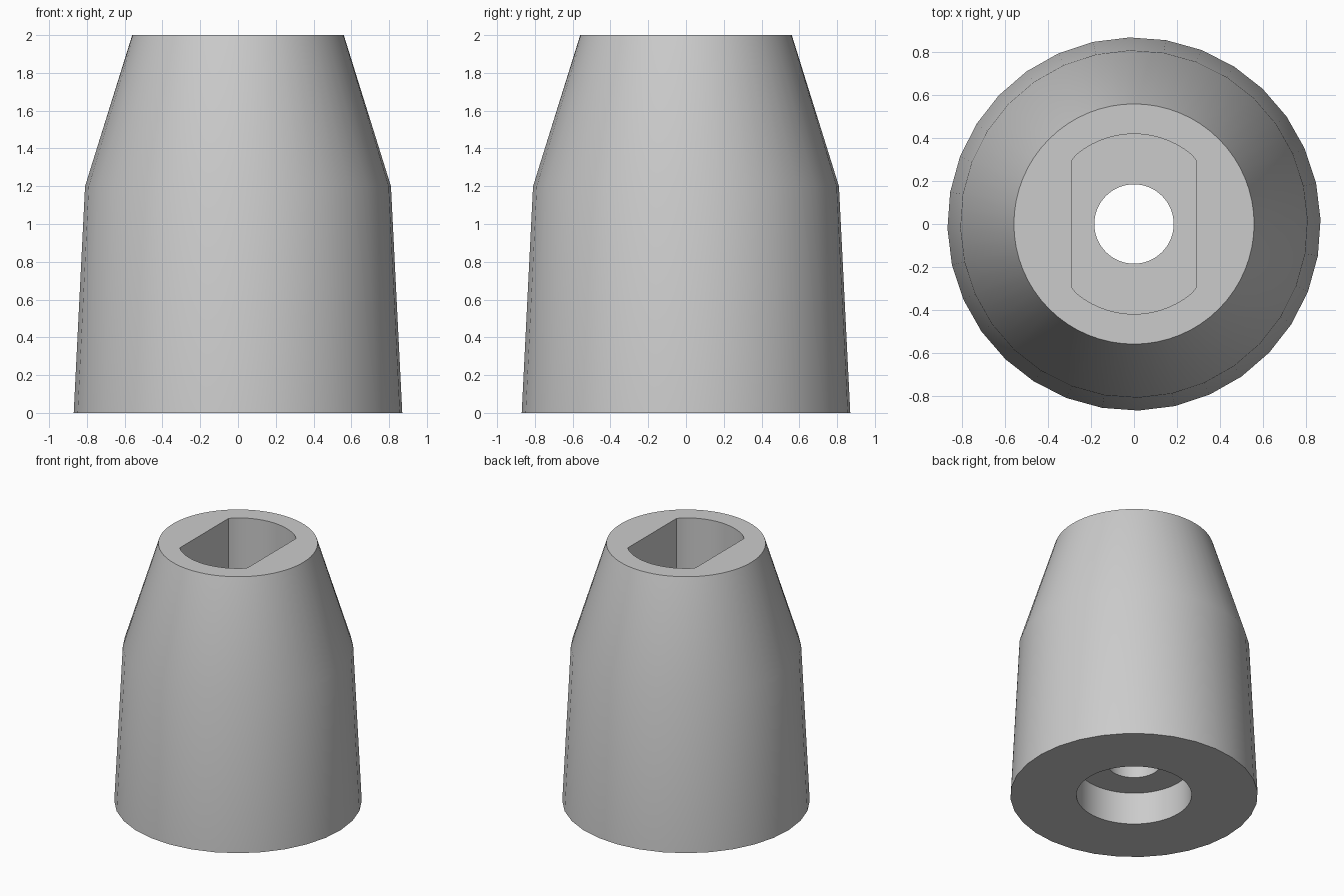
import bpy, bmesh, math

cube = bpy.data.objects.get("Cube")
if cube:
    bpy.data.objects.remove(cube, do_unlink=True)

SIDES = 64

# Single plain grey finish
grey = bpy.data.materials.new("grey")
grey.use_nodes = True
colour = (0.6, 0.6, 0.6, 1)
grey.diffuse_color = colour
grey.node_tree.nodes["Principled BSDF"].inputs["Base Color"].default_value = colour


def ring(bm, radius, z, flat=None, coarse=False):
    """Round section; flat trims it at +-x, coarse halves its visible sides."""
    verts = []
    for i in range(SIDES):
        a = math.tau * i / SIDES
        r = radius
        if coarse:
            a += math.radians(1.4)
            if i % 2:
                r *= math.cos(math.tau / SIDES)
        x, y = r * math.cos(a), r * math.sin(a)
        if flat:
            x = max(-flat, min(flat, x))
        verts.append(bm.verts.new((x, y, z)))
    return verts


# Tapered sleeve: outside, slotted top socket, through hole, round bottom recess
bm = bmesh.new()
rings = [
    ring(bm, 0.87, 0, coarse=True),
    ring(bm, 0.81, 1.2, coarse=True),
    ring(bm, 0.56, 2),
    ring(bm, 0.42, 2, flat=0.29),
    ring(bm, 0.42, 1.2, flat=0.29),
    ring(bm, 0.185, 1.2),
    ring(bm, 0.185, 0.25),
    ring(bm, 0.405, 0.25),
    ring(bm, 0.405, 0),
]
for low, high in zip(rings, rings[1:] + rings[:1]):
    for i in range(SIDES):
        j = (i + 1) % SIDES
        bm.faces.new((low[i], low[j], high[j], high[i]))
bmesh.ops.recalc_face_normals(bm, faces=bm.faces)

mesh = bpy.data.meshes.new("tapered_sleeve")
bm.to_mesh(mesh)
bm.free()
mesh.materials.append(grey)
sleeve = bpy.data.objects.new("tapered_sleeve", mesh)
bpy.context.collection.objects.link(sleeve)

# Smooth round walls, crisp rims
bpy.ops.object.select_all(action="DESELECT")
sleeve.select_set(True)
bpy.context.view_layer.objects.active = sleeve
bpy.ops.object.shade_smooth_by_angle(angle=math.radians(30))
